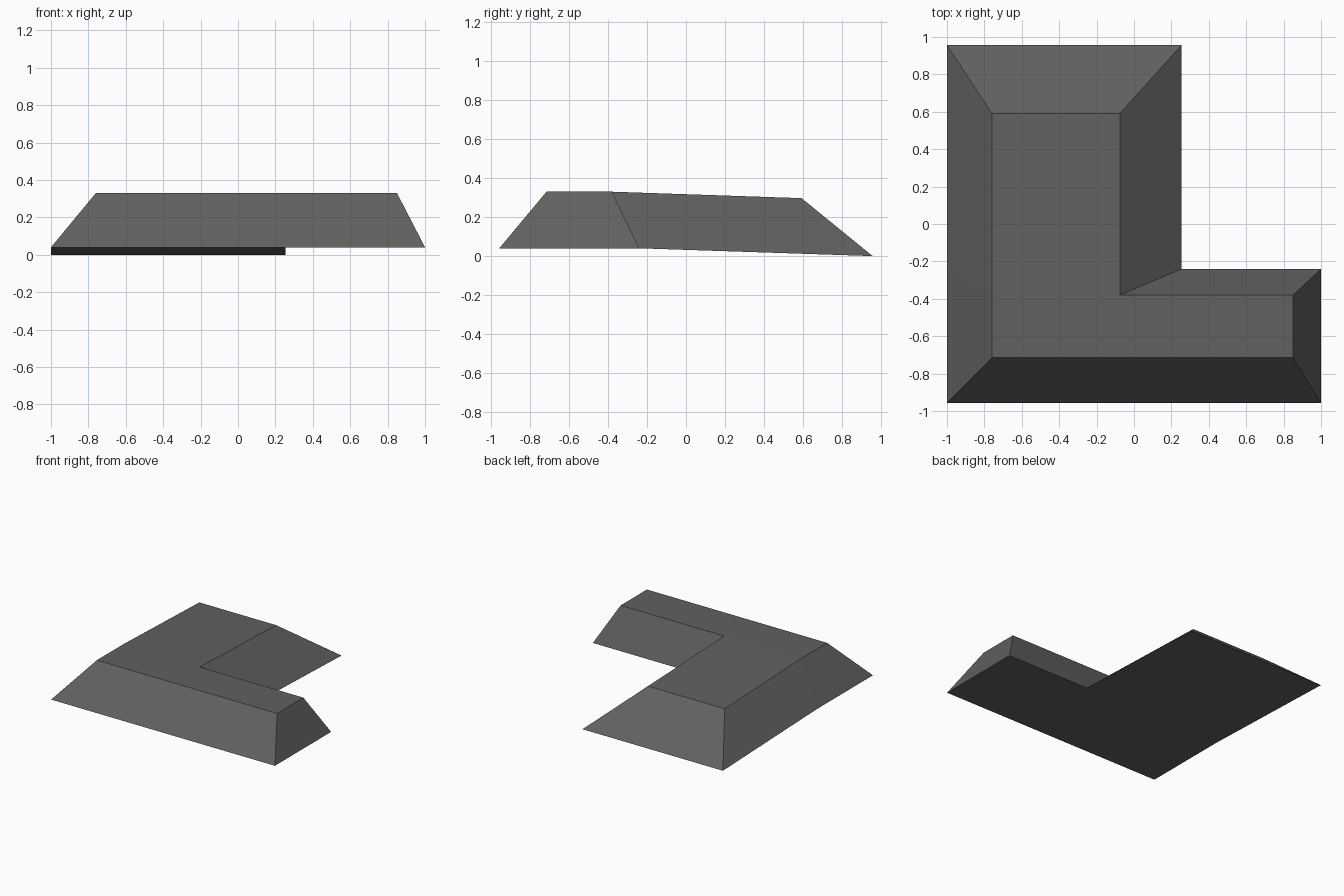
import bpy, bmesh

if "Cube" in bpy.data.objects:
    bpy.data.objects.remove(bpy.data.objects["Cube"])

# One flat colour for the whole block
mat = bpy.data.materials.new("dark_warm_grey")
mat.diffuse_color = (0.122, 0.119, 0.115, 1.0)
mat.use_nodes = True
mat.node_tree.nodes["Principled BSDF"].inputs["Base Color"].default_value = mat.diffuse_color

# L-shaped outlines, with an extra point on the left where the rear wing starts to dip
BASE = [(-1, -0.957), (1, -0.957), (1, -0.24), (0.255, -0.24),
        (0.255, 0.957), (-1, 0.957), (-1, -0.24)]
TOP = [(-0.76, -0.715), (0.85, -0.715), (0.85, -0.38), (-0.075, -0.38),
       (-0.075, 0.592), (-0.76, 0.592), (-0.76, -0.38)]


def ring(bm, outline, z_front, z_rear):
    """Outline points, level in front and lowered at the rear wing's end."""
    rear = max(y for x, y in outline)
    return [bm.verts.new((x, y, z_rear if y == rear else z_front)) for x, y in outline]


bm = bmesh.new()
low = ring(bm, BASE, 0.04, 0.0)
high = ring(bm, TOP, 0.33, 0.297)

# Sloping walls
n = len(low)
for i in range(n):
    j = (i + 1) % n
    bm.faces.new((low[i], low[j], high[j], high[i]))

# Roof and underside: level front arm plus tilted rear wing
for r in (low, high):
    for part in ((0, 1, 2, 3, 6), (3, 4, 5, 6)):
        bm.faces.new([r[k] for k in part])

bmesh.ops.recalc_face_normals(bm, faces=bm.faces)
mesh = bpy.data.meshes.new("sloped_l_block")
bm.to_mesh(mesh)
bm.free()
mesh.materials.append(mat)
obj = bpy.data.objects.new("sloped_l_block", mesh)
bpy.context.collection.objects.link(obj)
